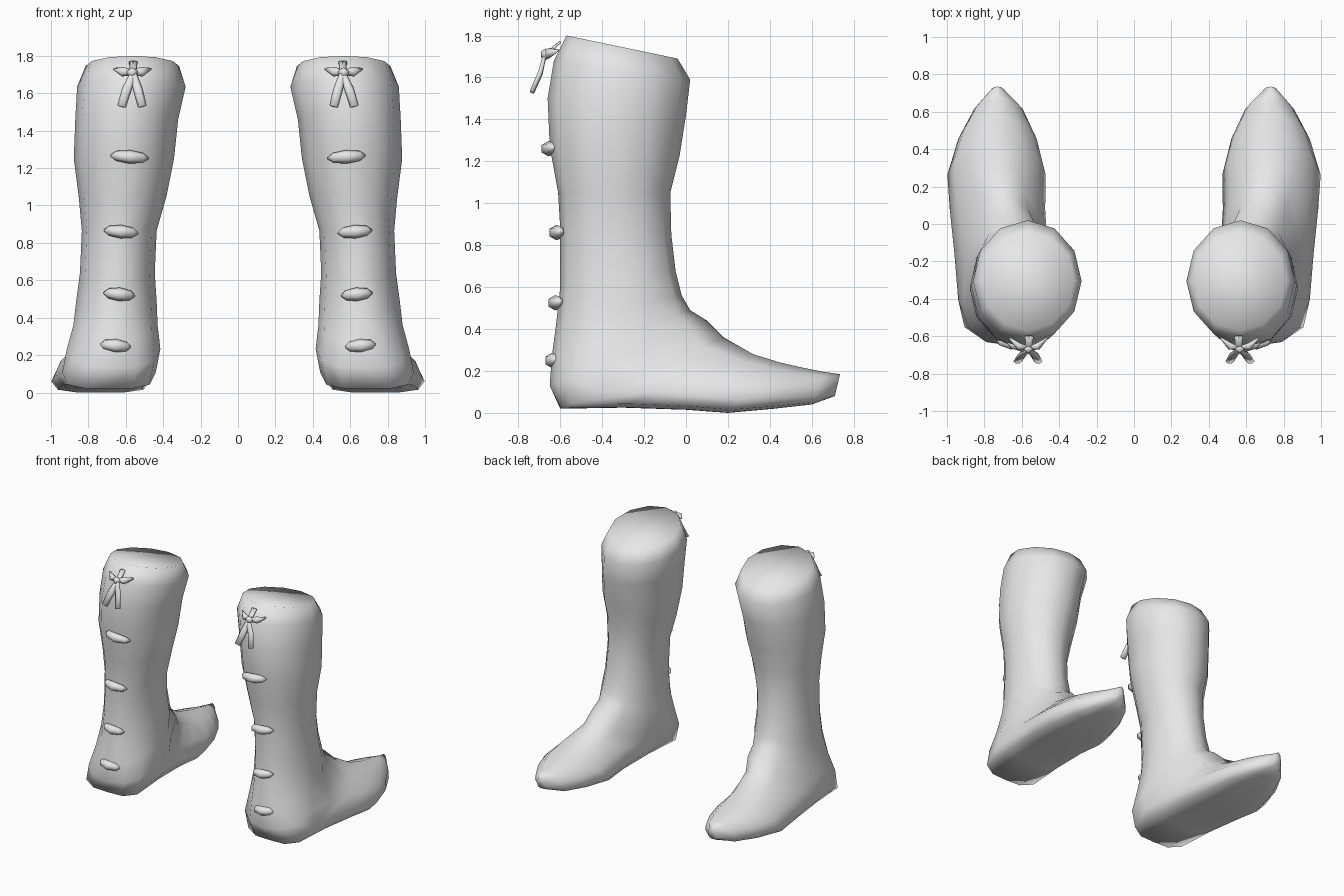
import bpy
import bmesh
import math
from mathutils import Vector

cube = bpy.data.objects.get("Cube")
if cube:
    bpy.data.objects.remove(cube, do_unlink=True)

# Single plain colour
GREY = (0.8, 0.8, 0.8, 1.0)
leather = bpy.data.materials.new("plain_grey")
leather.use_nodes = True
leather.diffuse_color = GREY
leather.node_tree.nodes["Principled BSDF"].inputs["Base Color"].default_value = GREY


def loft(name, rings, side):
    """Skin a list of closed rings, cap both ends; side -1 mirrors across x."""
    bm = bmesh.new()
    loops = [[bm.verts.new((p.x * side, p.y, p.z)) for p in ring] for ring in rings]
    count = len(loops[0])
    for low, high in zip(loops, loops[1:]):
        for i in range(count):
            n = (i + 1) % count
            bm.faces.new((low[i], low[n], high[n], high[i]))
    bm.faces.new(loops[0])
    bm.faces.new(loops[-1])
    bmesh.ops.recalc_face_normals(bm, faces=bm.faces[:])
    for face in bm.faces:
        face.smooth = True
    mesh = bpy.data.meshes.new(name)
    bm.to_mesh(mesh)
    bm.free()
    mesh.materials.append(leather)
    obj = bpy.data.objects.new(name, mesh)
    bpy.context.scene.collection.objects.link(obj)
    return obj


# Boot sections from rim to toe:
# heel-side y, z; toe-side y, z; centre x; half width
SECTIONS = [
    (-.57, 1.80, -.04, 1.69, .565, .25),
    (-.63, 1.68, .02, 1.59, .57, .29),
    (-.66, 1.5, 0, 1.42, .595, .275),
    (-.65, 1.27, -.03, 1.23, .61, .268),
    (-.61, 1.05, -.075, 1.05, .617, .235),
    (-.6, .88, -.07, .85, .635, .2),
    (-.6, .6, -.05, .68, .645, .2),
    (-.62, .42, -.02, .56, .65, .215),
    (-.64, .27, .02, .49, .655, .225),
    (-.65, .13, .1, .44, .665, .25),
    (-.6, .02, .18, .36, .69, .25),
    (-.3, .025, .25, .32, .71, .25),
    (0, .015, .32, .28, .73, .255),
    (.2, 0, .45, .24, .735, .263),
    (.42, .02, .56, .215, .73, .21),
    (.6, .04, .66, .195, .725, .13),
    (.71, .08, .735, .185, .73, .035),
]
SIDES = 12


def boot(name, side):
    rings = []
    for j, (yb, zb, yf, zf, cx, half) in enumerate(SECTIONS):
        # Foot sections are widest near the sole
        sag = 0.5 * min(1, max(0, (j - 7) / 3))
        ring = []
        for i in range(SIDES):
            a = math.tau * i / SIDES
            u = -math.cos(a)
            t = (u - sag * (1 - u * u) + 1) / 2
            ring.append(Vector((cx + half * math.sin(a),
                                yb + (yf - yb) * t, zb + (zf - zb) * t)))
        rings.append(ring)
    loft(name, rings, side)


def strip(name, path, widths, depth, side):
    """Tapered six-sided strand along a path; depth is relative to width."""
    pts = [Vector(p) for p in path]
    rings = []
    for i, p in enumerate(pts):
        along = (pts[min(i + 1, len(pts) - 1)] - pts[max(i - 1, 0)]).normalized()
        across = along.cross(Vector((0, 1, 0))).normalized()
        out = across.cross(along)
        rings.append([p + widths[i] * (across * math.cos(k * math.tau / 6)
                                       + out * depth * math.sin(k * math.tau / 6))
                      for k in range(6)])
    loft(name, rings, side)


# Lace stitches: x, y, z, half length
STITCHES = [(.58, -.657, 1.26, .1), (.625, -.62, .86, .09),
            (.635, -.625, .525, .082), (.655, -.64, .25, .082)]

for word, side in (("left", 1), ("right", -1)):
    boot(word + "_boot", side)

    for n, (x, y, z, h) in enumerate(STITCHES):
        path = [(x + h * s, y + .03 * s * s, z + .008 * s)
                for s in (-1, -.7, 0, .7, 1)]
        strip(f"{word}_lace_{n + 1}", path, (.006, .027, .036, .027, .006), 1, side)

    # Bow: knot, two loops and two hanging tails
    strip(word + "_bow_knot", [(.54, -.66, 1.71), (.565, -.67, 1.71), (.59, -.66, 1.71)],
          (.015, .028, .015), .9, side)
    for tag, s in (("inner", -1), ("outer", 1)):
        strip(f"{word}_bow_loop_{tag}",
              [(.565, -.66, 1.71), (.565 + .05 * s, -.655, 1.715),
               (.565 + .1 * s, -.61, 1.73)],
              (.014, .026, .006), .8, side)
        strip(f"{word}_bow_tail_{tag}",
              [(.56 - .01 * s, -.6, 1.77), (.56, -.675, 1.7),
               (.565 + .03 * s, -.695, 1.62), (.567 + .055 * s, -.735, 1.53)],
              (.012, .02, .026, .024), .5, side)
